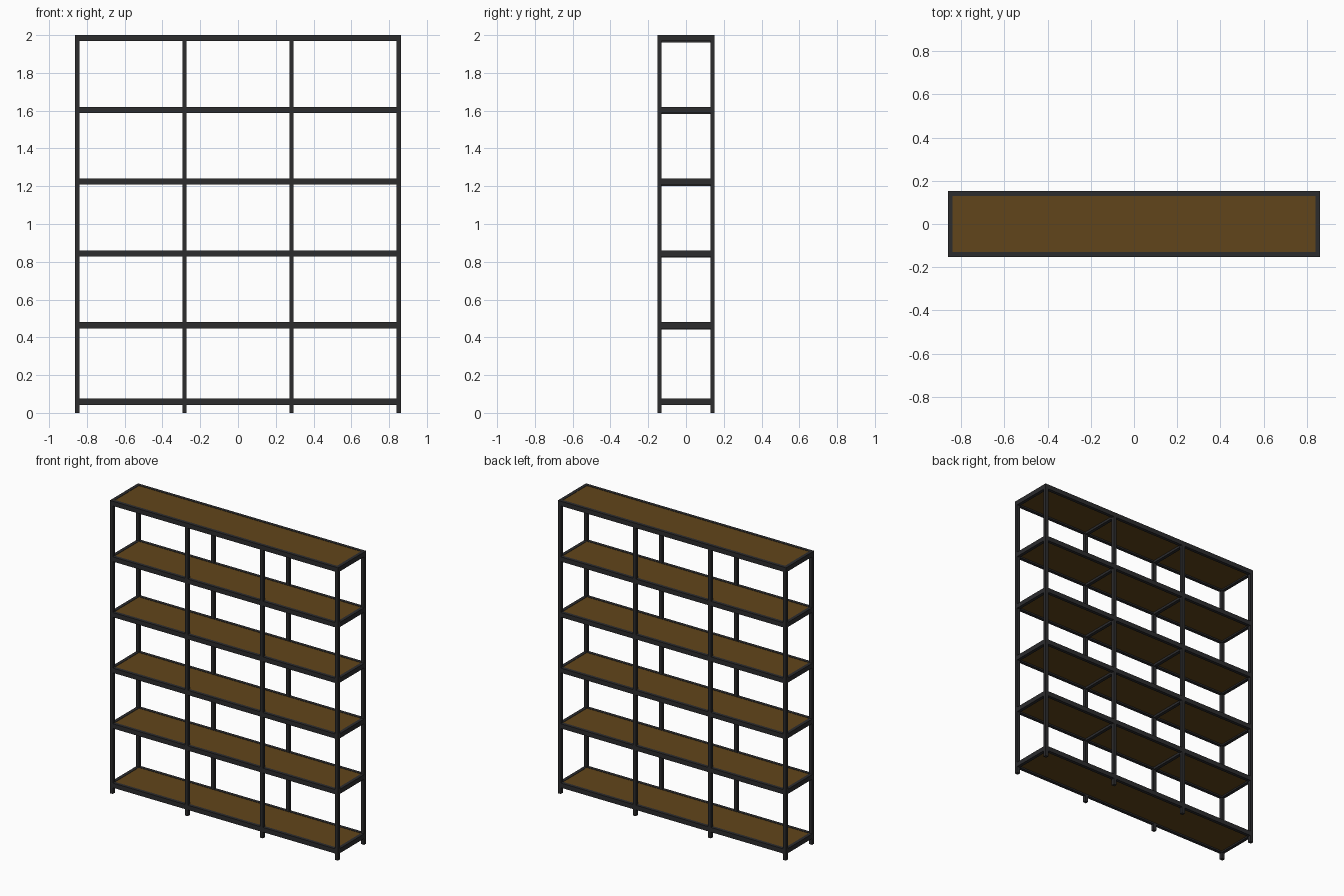
import bpy

if "Cube" in bpy.data.objects:
    bpy.data.objects.remove(bpy.data.objects["Cube"])

X, Y = 0.862, 0.152          # half width, half depth
T = 0.022                    # tube width
RAIL_H = 0.032
TOPS = [2.0, 1.62, 1.24, 0.86, 0.48, 0.075]


def material(name, color):
    m = bpy.data.materials.new(name)
    m.diffuse_color = color
    m.use_nodes = True
    m.node_tree.nodes["Principled BSDF"].inputs["Base Color"].default_value = m.diffuse_color
    return m


steel = material("dark_steel", (0.025, 0.025, 0.027, 1))
wood = material("brown_wood", (0.12, 0.06, 0.011, 1))


def box(name, x0, x1, y0, y1, z0, z1, mat):
    bpy.ops.mesh.primitive_cube_add(
        size=1, location=((x0 + x1) / 2, (y0 + y1) / 2, (z0 + z1) / 2))
    ob = bpy.context.object
    ob.name = name
    ob.scale = (x1 - x0, y1 - y0, z1 - z0)
    bpy.ops.object.transform_apply(location=False, rotation=False, scale=True)
    ob.data.materials.append(mat)


post_x = [(-X + T / 2) + i * (2 * X - T) / 3 for i in range(4)]

# Posts: the outer ones reach the top, all stop under the top frame
for x in post_x:
    for side, y in (("front", -Y + T / 2), ("back", Y - T / 2)):
        box(side + "_post", x - T / 2, x + T / 2, y - T / 2, y + T / 2,
            0, 2.0 - RAIL_H, steel)

for i, z in enumerate(TOPS):
    zb = z - RAIL_H
    # Long rails: full length on top, split between posts below
    spans = [(-X, X)] if i == 0 else [
        (a + T / 2, b - T / 2) for a, b in zip(post_x, post_x[1:])]
    for a, b in spans:
        box("front_rail", a, b, -Y, -Y + T, zb, z, steel)
        box("back_rail", a, b, Y - T, Y, zb, z, steel)
    # End rails
    box("left_end_rail", -X, -X + T, -Y + T, Y - T, zb, z, steel)
    box("right_end_rail", X - T, X, -Y + T, Y - T, zb, z, steel)
    # Wooden shelf inside the frame
    box("shelf_board", -X + T, X - T, -Y + T, Y - T, z - 0.022, z - 0.002, wood)
    # Cross supports under all but the lowest shelf
    if i < 5:
        for x in post_x[1:3]:
            box("cross_support", x - T / 2, x + T / 2, -Y + T, Y - T,
                z - 0.038, z - 0.022, steel)
